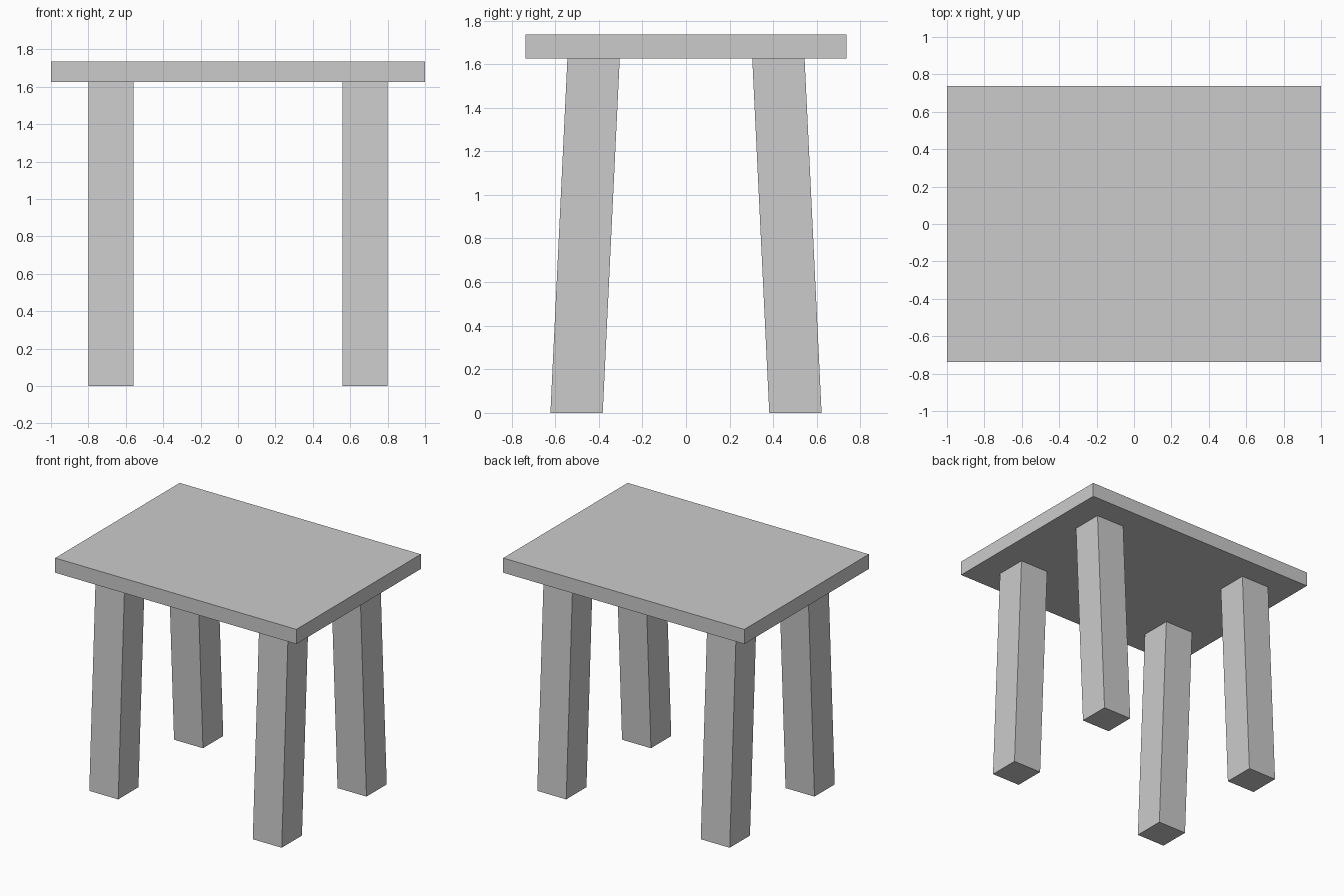
import bpy
import bmesh
from mathutils import Matrix

if "Cube" in bpy.data.objects:
    bpy.data.objects.remove(bpy.data.objects["Cube"])

TOP_Z, UNDER_Z = 1.735, 1.625
LEG = 0.24                      # square leg width
LEG_X = 0.678                   # leg centre in x
FOOT_Y, HEAD_Y = 0.502, 0.424   # leg centre in y at floor and under the top


def box(name, size, centre):
    bm = bmesh.new()
    bmesh.ops.create_cube(bm, size=1.0, matrix=Matrix.Translation(centre) @ Matrix.Diagonal((*size, 1)))
    mesh = bpy.data.meshes.new(name)
    bm.to_mesh(mesh)
    bm.free()
    obj = bpy.data.objects.new(name, mesh)
    bpy.context.collection.objects.link(obj)
    return obj


# Table top
box("table_top", (2.0, 1.474, TOP_Z - UNDER_Z), (0, 0, (TOP_Z + UNDER_Z) / 2))

# Four legs, upright in x and splayed outwards in y towards the floor
for sy, end in ((-1, "front"), (1, "back")):
    for sx, side in ((-1, "left"), (1, "right")):
        leg = box(f"{end}_{side}_leg", (LEG, LEG, UNDER_Z), (sx * LEG_X, sy * FOOT_Y, UNDER_Z / 2))
        for v in leg.data.vertices:
            if v.co.z > UNDER_Z / 2:
                v.co.y += sy * (HEAD_Y - FOOT_Y)
